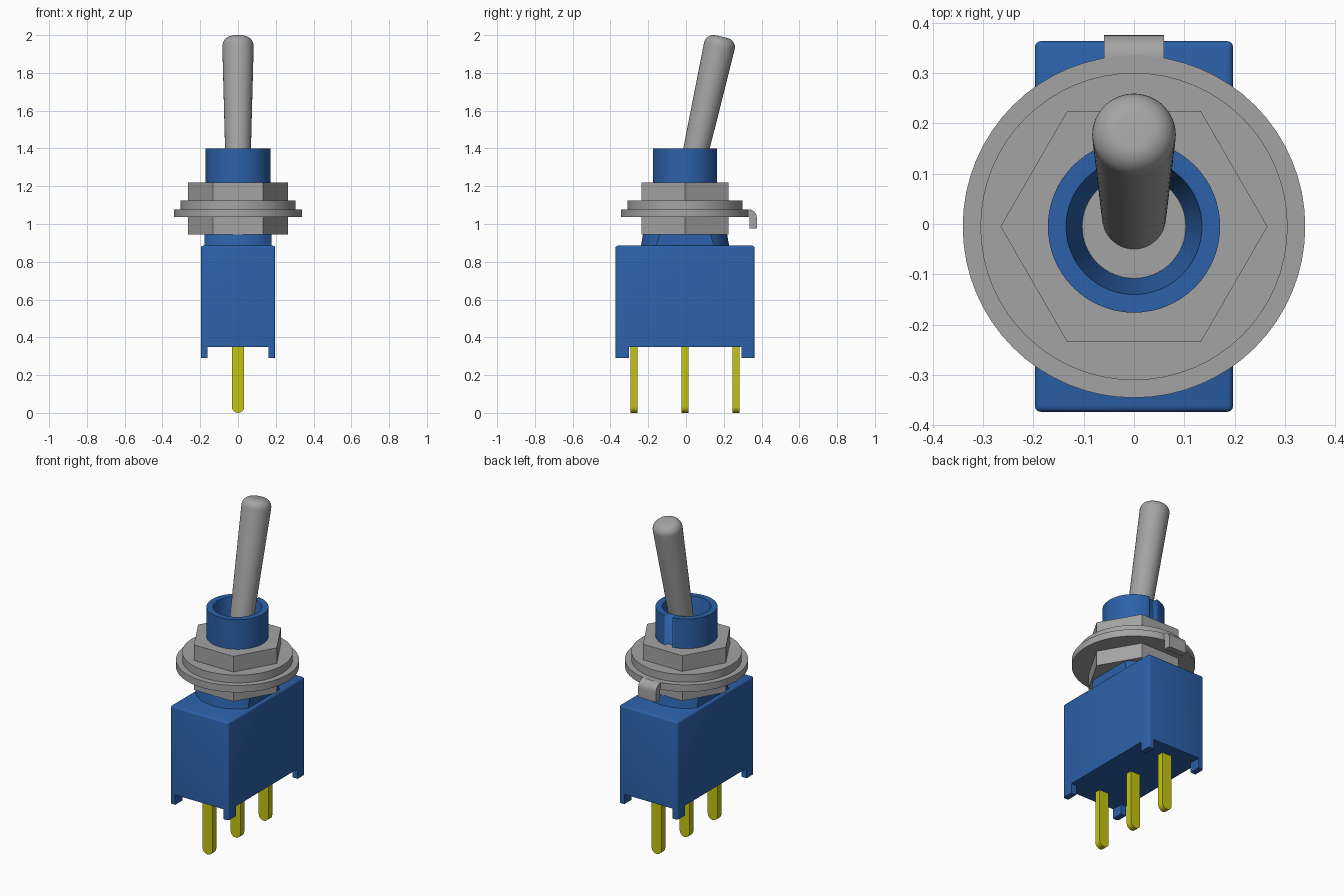
import bpy, bmesh, math
from mathutils import Matrix, Vector

cube = bpy.data.objects.get("Cube")
if cube:
    bpy.data.objects.remove(cube, do_unlink=True)

CY = -0.005  # y of the switch axis


def material(name, rgb, rough=0.5):
    m = bpy.data.materials.new(name)
    m.use_nodes = True
    m.diffuse_color = (*rgb, 1)
    bsdf = m.node_tree.nodes["Principled BSDF"]
    bsdf.inputs["Base Color"].default_value = (*rgb, 1)
    bsdf.inputs["Roughness"].default_value = rough
    return m


BLUE = material("blue plastic", (0.025, 0.12, 0.40))
GREY = material("grey metal", (0.37, 0.37, 0.375))
YELLOW = material("yellow contact", (0.56, 0.56, 0.006))


def finish(name, bm, mat, smooth=True):
    bmesh.ops.recalc_face_normals(bm, faces=bm.faces)
    me = bpy.data.meshes.new(name)
    bm.to_mesh(me)
    bm.free()
    ob = bpy.data.objects.new(name, me)
    bpy.context.collection.objects.link(ob)
    me.materials.append(mat)
    bpy.ops.object.select_all(action="DESELECT")
    ob.select_set(True)
    bpy.context.view_layer.objects.active = ob
    if smooth:
        bpy.ops.object.shade_smooth_by_angle(angle=math.radians(35))
    return ob


def box(name, lo, hi, mat, bevel=0, pick=None):
    bm = bmesh.new()
    lo, hi = Vector(lo), Vector(hi)
    bmesh.ops.create_cube(bm, size=1, matrix=Matrix.Translation((lo + hi) / 2)
                          @ Matrix.Diagonal((*(hi - lo), 1)))
    if bevel:
        bmesh.ops.bevel(bm, geom=[e for e in bm.edges if pick(e)], offset=bevel,
                        segments=3, profile=0.5, affect="EDGES")
    return finish(name, bm, mat)


def lathe_mesh(profile, steps):
    """Revolve (radius, z) points about the z axis."""
    bm = bmesh.new()
    vs = [bm.verts.new((r, 0, z)) for r, z in profile]
    es = [bm.edges.new(p) for p in zip(vs, vs[1:])]
    bmesh.ops.spin(bm, geom=vs + es, cent=(0, 0, 0), axis=(0, 0, 1),
                   angle=math.tau, steps=steps)
    bmesh.ops.remove_doubles(bm, verts=bm.verts, dist=1e-5)
    return bm


def lathe(name, profile, mat, steps=64, smooth=True):
    ob = finish(name, lathe_mesh(profile, steps), mat, smooth)
    ob.location.y = CY
    return ob


def disc(name, r, z0, z1, mat, steps=64, smooth=True):
    return lathe(name, [(0, z0), (r, z0), (r, z1), (0, z1)], mat, steps, smooth)


def extrude(name, points, axis, centre, depth, mat):
    """Extrude a 2D outline (u, z) symmetrically along x or y."""
    bm = bmesh.new()
    if axis == "x":
        vs = [bm.verts.new((centre - depth / 2, u, z)) for u, z in points]
        move = (depth, 0, 0)
    else:
        vs = [bm.verts.new((u, centre - depth / 2, z)) for u, z in points]
        move = (0, depth, 0)
    face = bm.faces.new(vs)
    new = bmesh.ops.extrude_face_region(bm, geom=[face], use_keep_orig=True)
    bmesh.ops.translate(bm, vec=move, verts=[
        g for g in new["geom"] if isinstance(g, bmesh.types.BMVert)])
    return finish(name, bm, mat)


def arc(cu, cz, r, a0, a1, n):
    return [(cu + r * math.cos(math.radians(a0 + (a1 - a0) * i / n)),
             cz + r * math.sin(math.radians(a0 + (a1 - a0) * i / n)))
            for i in range(n + 1)]


# Housing, rounded on the top and upright edges, with four corner feet
HX, HY = 0.197, 0.368
box("housing", (-HX, CY - HY, 0.35), (HX, CY + HY, 0.885), BLUE, 0.012,
    lambda e: max(v.co.z for v in e.verts) > 0.8)
for sx, side in ((1, "left"), (-1, "right")):
    for sy, end in ((1, "back"), (-1, "front")):
        xs = sorted((sx * HX, sx * (HX - 0.035)))
        ys = sorted((CY + sy * HY, CY + sy * (HY - 0.07)))
        box(f"{end}_{side}_foot", (xs[0], ys[0], 0.29), (xs[1], ys[1], 0.352), BLUE,
            0.012, lambda e: all(abs(v.co.x) > HX - 0.001
                                 and abs(v.co.y - CY) > HY - 0.001 for v in e.verts))

# Collar on the housing: a cone trimmed flat on both sides
bm = lathe_mesh([(0, 0.88), (0.234, 0.88), (0.222, 0.95), (0, 0.95)], 64)
for s in (1, -1):
    cut = bmesh.ops.bisect_plane(bm, geom=bm.verts[:] + bm.edges[:] + bm.faces[:],
                                 plane_co=(s * 0.177, 0, 0), plane_no=(s, 0, 0),
                                 clear_outer=True)
    bmesh.ops.holes_fill(bm, edges=[g for g in cut["geom_cut"]
                                    if isinstance(g, bmesh.types.BMEdge)])
finish("collar", bm, BLUE).location.y = CY

# Bushing with a conical bore and a key slot at the back
bushing = lathe("bushing", [(0, 1.12), (0.085, 1.12), (0.135, 1.4), (0.171, 1.4),
                            (0.171, 0.92), (0, 0.92)], BLUE)
slot = box("slot_cutter", (-0.025, CY + 0.147, 0.96), (0.025, CY + 0.3, 1.5), BLUE)
slot.hide_render = True
mod = bushing.modifiers.new("slot", "BOOLEAN")
mod.operation, mod.object, mod.solver = "DIFFERENCE", slot, "EXACT"
bpy.context.view_layer.objects.active = bushing
bpy.ops.object.modifier_apply(modifier="slot")
bpy.data.objects.remove(slot, do_unlink=True)

# Hex nuts and washers
disc("lower_nut", 0.265, 0.945, 1.036, GREY, 6, False)
disc("tab_washer", 0.34, 1.036, 1.078, GREY)
disc("lock_washer", 0.305, 1.078, 1.125, GREY)
disc("upper_nut", 0.265, 1.12, 1.22, GREY, 6, False)

# Locating tab bent down from the back of the washer
tab = ([(0.29, 1.078)] + arc(0.33, 1.033, 0.045, 90, 0, 8) + [(0.375, 0.975),
       (0.335, 0.975)] + arc(0.33, 1.033, 0.005, 0, 90, 3) + [(0.29, 1.038)])
extrude("washer_tab", tab, "x", 0, 0.12, GREY)

# Contact pins with round ends
for i, name in enumerate(("front", "middle", "back")):
    outline = [(0.033, 0.36)] + arc(0, 0.033, 0.033, 0, -180, 12) + [(-0.033, 0.36)]
    extrude(f"{name}_pin", outline, "y", CY + (i - 1) * 0.27, 0.037, YELLOW)

# Tilted lever with a pivot ball and rounded tip
L, F, R = 0.883, 0.05, 0.083
profile = (arc(0, 0, 0.082, -90, 40, 12) + [(0.063, 0.06)]
           + arc(R - F, L - F, F, 0, 90, 8) + [(0, L)])
lever = lathe("lever", profile, GREY, 48)
lever.location = (0, CY, 1.13)
lever.rotation_euler.x = -math.radians(12.6)
